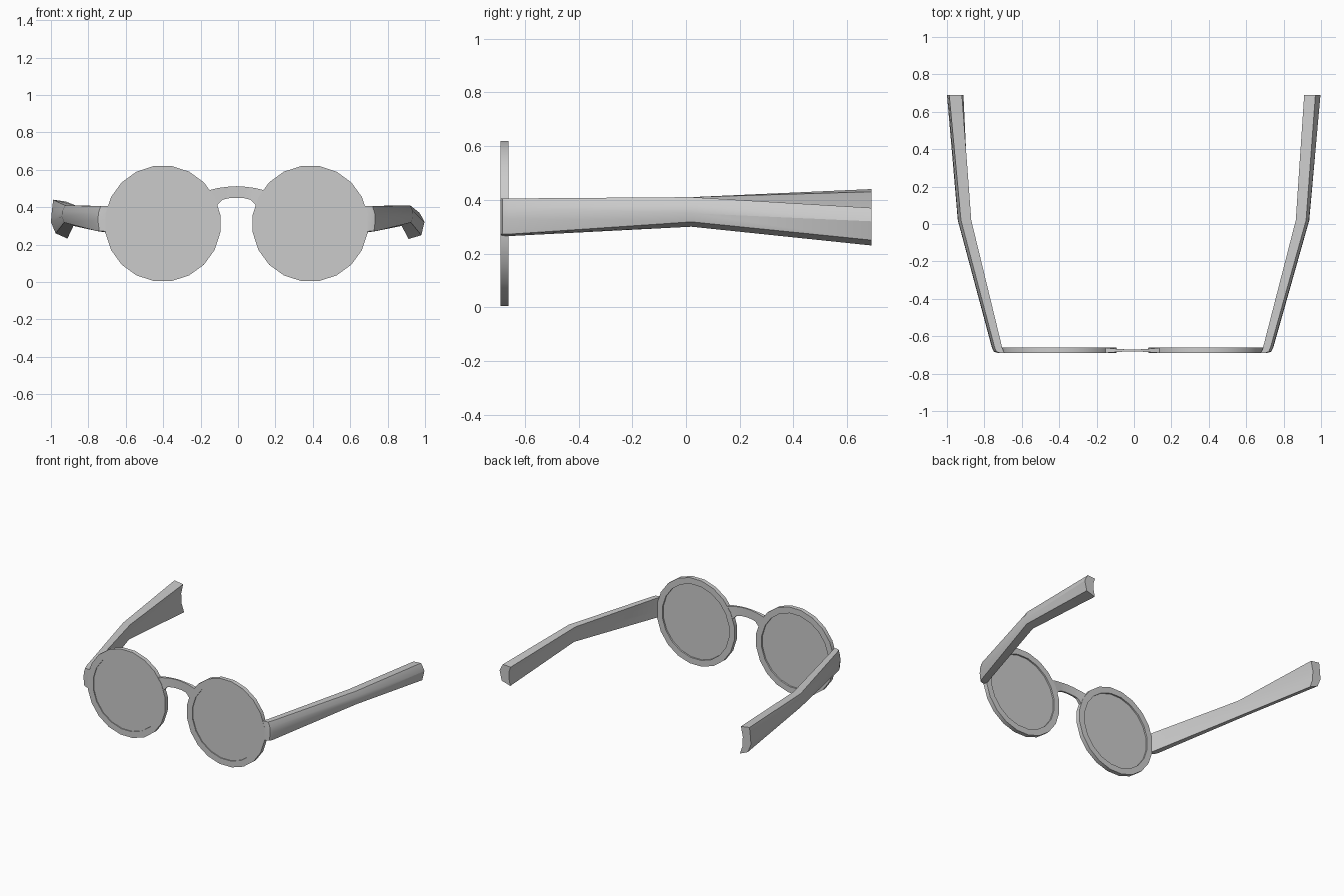
import bpy, bmesh
from math import pi, sin, cos, radians

if "Cube" in bpy.data.objects:
    bpy.data.objects.remove(bpy.data.objects["Cube"])

CX = -0.008          # centre line of the front frame
Y_FRONT, Y_BACK = -0.691, -0.661
LENS_Z = 0.3125


def finish(name, bm, angle=30):
    bmesh.ops.recalc_face_normals(bm, faces=bm.faces)
    mesh = bpy.data.meshes.new(name)
    bm.to_mesh(mesh)
    bm.free()
    ob = bpy.data.objects.new(name, mesh)
    bpy.context.collection.objects.link(ob)
    bpy.ops.object.select_all(action='DESELECT')
    ob.select_set(True)
    bpy.context.view_layer.objects.active = ob
    bpy.ops.object.shade_smooth_by_angle(angle=radians(angle))
    return ob


def loft(name, sections, closed=False):
    """Skin a row of equal-length 3D loops, capped unless closed."""
    bm = bmesh.new()
    loops = [[bm.verts.new(p) for p in s] for s in sections]
    n = len(loops[0])
    pairs = list(zip(loops, loops[1:]))
    if closed:
        pairs.append((loops[-1], loops[0]))
    for a, b in pairs:
        for i in range(n):
            j = (i + 1) % n
            bm.faces.new((a[i], a[j], b[j], b[i]))
    if not closed:
        bm.faces.new(loops[0])
        bm.faces.new(loops[-1])
    return finish(name, bm)


def circle(cx, r, y, n):
    return [(cx + r * cos(2 * pi * (i + 0.5) / n), y,
             LENS_Z + r * sin(2 * pi * (i + 0.5) / n)) for i in range(n)]


# Rims and lenses
for side, label in ((-1, "left"), (1, "right")):
    cx = CX + side * 0.394
    loft(label + "_rim", [circle(cx, 0.311, Y_FRONT, 20),
                          circle(cx, 0.311, Y_BACK, 20),
                          circle(cx, 0.267, Y_BACK, 20),
                          circle(cx, 0.267, Y_FRONT, 20)], closed=True)
    loft(label + "_lens", [circle(cx, 0.269, -0.684, 20),
                           circle(cx, 0.269, -0.672, 20)])

# Bridge: top x, top z, bottom x, bottom z, half depth
half = [(0.155, 0.488, 0.118, 0.400, 0.014), (0.110, 0.500, 0.096, 0.418, 0.011),
        (0.080, 0.505, 0.075, 0.440, 0.008), (0.040, 0.510, 0.040, 0.448, 0.006)]
rows = [(-a, b, -c, d, h) for a, b, c, d, h in half]
rows += [(0, 0.512, 0, 0.450, 0.006)] + half[::-1]
YC = (Y_FRONT + Y_BACK) / 2
loft("bridge", [[(CX + xt, YC - h, zt), (CX + xt, YC + h, zt),
                 (CX + xb, YC + h, zb), (CX + xb, YC - h, zb)]
                for xt, zt, xb, zb, h in rows])

# Temple arm cross-sections (x, z): top inner, round the outside, back up inside
hinge = [(0.69, 0.405), (0.73, 0.405), (0.742, 0.37), (0.745, 0.33),
         (0.738, 0.272), (0.69, 0.265), (0.69, 0.31), (0.69, 0.36)]
kink = [(0.865, 0.41), (0.92, 0.41), (0.935, 0.38), (0.937, 0.35),
        (0.925, 0.318), (0.875, 0.30), (0.872, 0.34), (0.868, 0.38)]
tip_right = [(0.91, 0.365), (0.97, 0.37), (0.985, 0.345), (0.997, 0.32),
             (0.98, 0.25), (0.912, 0.23), (0.922, 0.28), (0.922, 0.33)]
tip_left = [(0.92, 0.43), (0.988, 0.44), (0.995, 0.38), (1.0, 0.32),
            (0.975, 0.26), (0.912, 0.232), (0.932, 0.29), (0.935, 0.36)]


def arm(label, side, tip, shift):
    def place(sec, y, dx):
        return [(side * (x + dx), y, z) for x, z in sec]
    # rounded front corner reuses the hinge section, squeezed inwards
    front = [(0.675 + (x - 0.69) * 0.62, z) for x, z in hinge]
    corner = [(0.682 + (x - 0.69) * 0.94, z) for x, z in hinge]
    loft(label + "_temple_arm", [place(front, -0.690, shift),
                                 place(corner, -0.683, shift),
                                 place(hinge, -0.660, shift),
                                 place(kink, 0.02, shift / 3),
                                 place(tip, 0.691, 0)])


arm("right", 1, tip_right, 0.0)
arm("left", -1, tip_left, 0.015)
